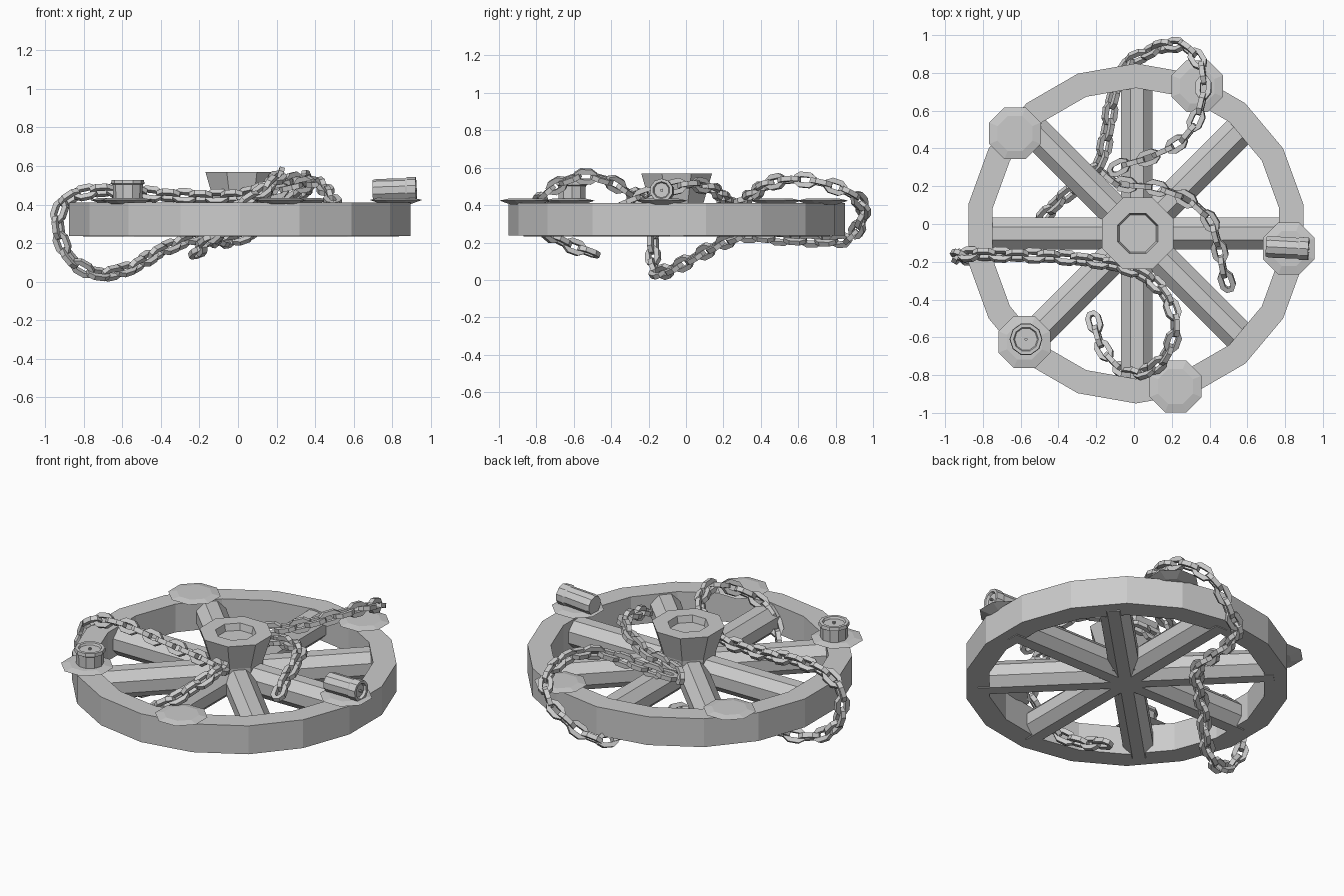
import bpy, bmesh, math
from mathutils import Vector, Matrix

if "Cube" in bpy.data.objects:
    bpy.data.objects.remove(bpy.data.objects["Cube"])

CX, CY = 0.015, -0.05


def finish(name, bm):
    bmesh.ops.recalc_face_normals(bm, faces=bm.faces[:])
    me = bpy.data.meshes.new(name)
    bm.to_mesh(me)
    bm.free()
    ob = bpy.data.objects.new(name, me)
    bpy.context.collection.objects.link(ob)
    return ob


def lathe(name, profile, sides, phase=0.0, closed=False, matrix=Matrix()):
    """Spin an (r, z) profile; open profiles get end caps."""
    bm = bmesh.new()
    rings = []
    for r, z in profile:
        rings.append([bm.verts.new(matrix @ Vector((
            r * math.cos(phase + 2 * math.pi * k / sides),
            r * math.sin(phase + 2 * math.pi * k / sides), z))) for k in range(sides)])
    n = len(rings)
    for i in range(n if closed else n - 1):
        a, b = rings[i], rings[(i + 1) % n]
        for k in range(sides):
            j = (k + 1) % sides
            bm.faces.new((a[k], a[j], b[j], b[k]))
    if not closed:
        bm.faces.new(rings[0])
        bm.faces.new(rings[-1])
    return finish(name, bm)


def spot(x, y, z=0.0):
    return Matrix.Translation((x, y, z))


# wheel rim
lathe("wheel_rim", [(0.90, 0.237), (0.90, 0.41), (0.77, 0.41), (0.77, 0.237)],
      18, math.pi / 2, True, spot(CX - 0.005, CY))

# four octagonal beams crossing the hub make eight spokes
for i in range(4):
    m = spot(CX, CY, 0.317) @ Matrix.Rotation(i * math.pi / 4, 4, 'Z') @ Matrix.Rotation(math.pi / 2, 4, 'Y')
    lathe("spoke_beam_%d" % (i + 1), [(0.091, -0.82), (0.091, 0.82)], 8, math.pi / 8, matrix=m)

# flared hub with a recess on top
lathe("hub", [(0.15, 0.25), (0.155, 0.41), (0.205, 0.57), (0.115, 0.57), (0.105, 0.53)],
      8, math.pi / 8, matrix=spot(CX + 0.005, CY))

# drip plates
for i, (x, y) in enumerate([(-0.63, 0.48), (0.335, 0.73), (0.82, -0.13), (0.22, -0.86), (-0.58, -0.625)]):
    lathe("drip_plate_%d" % (i + 1), [(0.08, 0.402), (0.148, 0.424), (0.1, 0.434)],
          8, math.pi / 8, matrix=spot(x, y))

# candles: one standing, one toppled
lathe("standing_candle", [(0.076, 0.0), (0.078, 0.075), (0.087, 0.08), (0.084, 0.1), (0.066, 0.1),
                          (0.06, 0.088), (0.008, 0.088), (0.008, 0.1)],
      10, matrix=spot(-0.572, -0.61, 0.428))
fallen = spot(0.70, -0.12, 0.472) @ Matrix.Rotation(math.radians(-3), 4, 'Z') @ Matrix.Rotation(math.radians(88), 4, 'Y')
lathe("fallen_candle", [(0.055, 0.0), (0.06, 0.02), (0.058, 0.17), (0.064, 0.18), (0.062, 0.225),
                        (0.046, 0.225), (0.04, 0.21), (0.007, 0.21), (0.007, 0.23)],
      10, matrix=fallen)


# chain draped over the rim, under the spokes and around the hub
def smooth_path(pts, steps=30):
    pts = [Vector(p) for p in pts]
    pts = [2 * pts[0] - pts[1]] + pts + [2 * pts[-1] - pts[-2]]
    out = []
    for i in range(1, len(pts) - 2):
        a, b, c, d = pts[i - 1:i + 3]
        for s in range(steps):
            t = s / steps
            out.append(0.5 * (2 * b + (c - a) * t + (2 * a - 5 * b + 4 * c - d) * t * t
                              + (3 * b - a - 3 * c + d) * t ** 3))
    return out + [pts[-2]]


def add_link(bm, m, length=0.126, width=0.056, wire=0.018):
    a, w = length / 2 - wire * 0.8, width / 2
    loop = [(a, -w * .45), (a, w * .45), (a - .022, w), (-a + .022, w),
            (-a, w * .45), (-a, -w * .45), (-a + .022, -w), (a - .022, -w)]
    rings = []
    for k, (x, y) in enumerate(loop):
        c = Vector((x, y, 0))
        t = (Vector((*loop[(k + 1) % 8], 0)) - Vector((*loop[k - 1], 0))).normalized()
        out = Vector((t.y, -t.x, 0))
        rings.append([bm.verts.new(m @ (c + wire * (out * u + Vector((0, 0, v)))))
                      for u, v in ((.75, .75), (-.75, .75), (-.75, -.75), (.75, -.75))])
    for k in range(8):
        p, q = rings[k], rings[(k + 1) % 8]
        for j in range(4):
            h = (j + 1) % 4
            bm.faces.new((p[j], p[h], q[h], q[j]))


def chain(name, pts, pitch=0.086):
    path = smooth_path(pts)
    bm = bmesh.new()
    up, travelled, count = Vector((0, 0, 1)), pitch, 0
    for p, q in zip(path, path[1:]):
        t = (q - p).normalized()
        up = (up - t * up.dot(t)).normalized()
        travelled += (q - p).length
        if travelled >= pitch:
            travelled -= pitch
            m = Matrix((t, up.cross(t), up)).transposed().to_4x4()
            m.translation = p
            roll = Matrix.Rotation(math.pi / 2 * (count % 2) + 0.15, 4, 'X')
            add_link(bm, m @ roll)
            count += 1
    return finish(name, bm)


chain("draped_chain", [
    (-0.21, -0.52, 0.15), (-0.17, -0.65, 0.20), (-0.09, -0.75, 0.27), (0.0, -0.79, 0.38),
    (0.13, -0.74, 0.47), (0.215, -0.58, 0.55), (0.19, -0.42, 0.53), (0.08, -0.29, 0.46),
    (-0.1, -0.215, 0.44), (-0.4, -0.175, 0.45), (-0.65, -0.165, 0.475), (-0.84, -0.16, 0.45),
    (-0.925, -0.165, 0.37), (-0.925, -0.175, 0.24), (-0.86, -0.175, 0.11), (-0.72, -0.15, 0.04),
    (-0.55, -0.04, 0.075), (-0.42, 0.1, 0.15), (-0.28, 0.22, 0.21), (-0.18, 0.33, 0.24),
    (-0.14, 0.5, 0.225), (-0.11, 0.68, 0.215), (-0.04, 0.84, 0.215), (0.06, 0.90, 0.25),
    (0.17, 0.945, 0.34), (0.28, 0.93, 0.42), (0.36, 0.82, 0.49), (0.355, 0.63, 0.535),
    (0.27, 0.46, 0.52), (0.1, 0.36, 0.46), (-0.07, 0.305, 0.42), (-0.13, 0.25, 0.40),
    (-0.05, 0.21, 0.42), (0.12, 0.19, 0.45), (0.28, 0.13, 0.49), (0.4, 0.02, 0.51),
    (0.45, -0.13, 0.48), (0.475, -0.25, 0.44), (0.5, -0.33, 0.41)])
